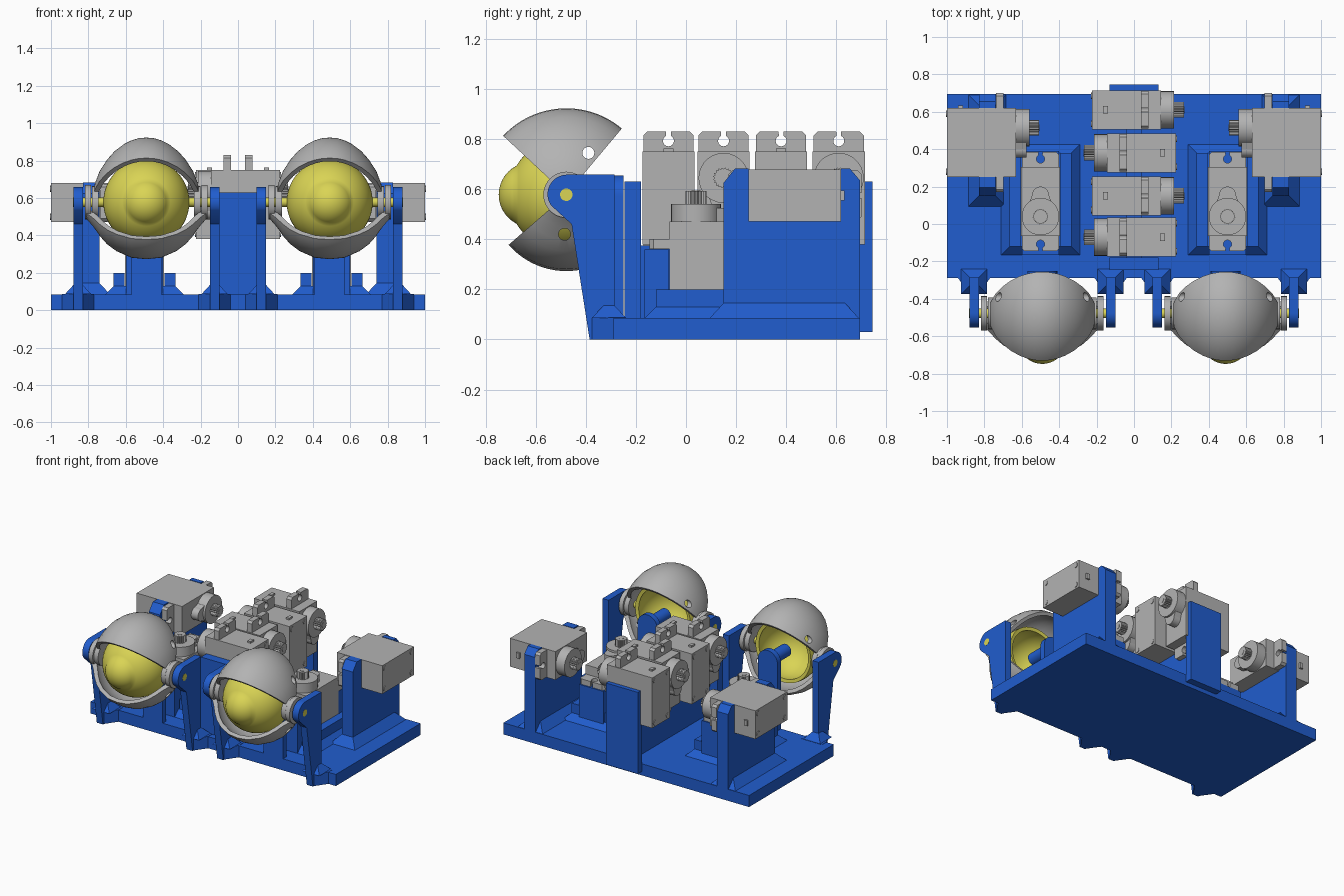
import bpy, bmesh
from math import radians, cos, sin, pi
from mathutils import Matrix, Vector

cube = bpy.data.objects.get("Cube")
if cube:
    bpy.data.objects.remove(cube)


def material(name, rgb):
    m = bpy.data.materials.new(name)
    m.use_nodes = True
    m.diffuse_color = (*rgb, 1)
    m.node_tree.nodes["Principled BSDF"].inputs["Base Color"].default_value = (*rgb, 1)
    return m


BLUE = material("blue plastic", (0.015, 0.11, 0.62))
GREY = material("grey plastic", (0.45, 0.45, 0.45))
YELLOW = material("yellow plastic", (0.70, 0.66, 0.09))
made = []


def place(axis, a, b, h):
    """Put plane coordinates a, b and height h along the named axis."""
    return {"X": (h, a, b), "Y": (a, h, b), "Z": (a, b, h)}[axis]


def prism(bm, axis, pts, lo, hi):
    rings = [[bm.verts.new(place(axis, a, b, h)) for a, b in pts] for h in (lo, hi)]
    bm.faces.new(rings[0])
    bm.faces.new(rings[1])
    for i in range(len(pts)):
        j = (i + 1) % len(pts)
        bm.faces.new((rings[0][i], rings[0][j], rings[1][j], rings[1][i]))


def box(bm, x0, x1, y0, y1, z0, z1):
    prism(bm, "Z", [(x0, y0), (x1, y0), (x1, y1), (x0, y1)], z0, z1)


def arc(a, b, r, start, end, n=16):
    return [(a + r * cos(radians(start + (end - start) * i / n)),
             b + r * sin(radians(start + (end - start) * i / n))) for i in range(n + 1)]


def disc(bm, axis, a, b, r, lo, hi, n=28):
    prism(bm, axis, arc(a, b, r, 0, 360, n)[:-1], lo, hi)


def skirt(bm, x0, x1, y0, y1, z0, z1, d):
    """Sloping fillet around a footprint."""
    vs = [[bm.verts.new(p) for p in ((x0 - e, y0 - e, z), (x1 + e, y0 - e, z),
           (x1 + e, y1 + e, z), (x0 - e, y1 + e, z))] for e, z in ((d, z0), (0, z1))]
    bm.faces.new(vs[0])
    bm.faces.new(vs[1])
    for i in range(4):
        j = (i + 1) % 4
        bm.faces.new((vs[0][i], vs[0][j], vs[1][j], vs[1][i]))


def lathe(bm, axis, centre, prof, a0=0, a1=360, n=48):
    """Sweep a closed (height, radius) profile around an axis through centre."""
    full = a1 - a0 == 360
    rings = []
    for i in range(n if full else n + 1):
        t = radians(a0 + (a1 - a0) * i / n)
        rings.append([bm.verts.new(Vector(centre) + Vector(place(axis, -r * cos(t), r * sin(t), h)))
                      for h, r in prof])
    k = len(prof)
    for i in range(n):
        p, q = rings[i], rings[(i + 1) % len(rings)]
        for j in range(k):
            bm.faces.new((p[j], p[(j + 1) % k], q[(j + 1) % k], q[j]))
    if not full:
        bm.faces.new(rings[0])
        bm.faces.new(rings[-1])
    bmesh.ops.remove_doubles(bm, verts=bm.verts, dist=1e-5)


def finish(name, bm, mat):
    bmesh.ops.recalc_face_normals(bm, faces=bm.faces)
    mesh = bpy.data.meshes.new(name)
    bm.to_mesh(mesh)
    bm.free()
    mesh.materials.append(mat)
    return add(name, mesh)


def add(name, mesh):
    ob = bpy.data.objects.new(name, mesh)
    bpy.context.scene.collection.objects.link(ob)
    made.append(ob)
    return ob


# Base plate with the central wall and its two end plates
bm = bmesh.new()
box(bm, -1, 1, -0.29, 0.695, 0, 0.085)
box(bm, -0.04, 0.04, -0.2, 0.7, 0.08, 0.375)
box(bm, -0.13, 0.13, -0.245, -0.18, 0.08, 0.63)
box(bm, -0.13, 0.13, 0.695, 0.745, 0.03, 0.63)
finish("base", bm, BLUE)

# Servo motor: x = length, y = width, z = shaft direction
bm = bmesh.new()
box(bm, -0.265, 0.105, -0.104, 0.104, 0, 0.37)
for e, s in ((0.105, 1), (-0.265, -1)):
    tip = e + s * 0.08
    slot = [(e + s * (a - e), b) for a, b in arc(e + 0.043, 0, 0.022, 25, 335, 14)]
    prism(bm, "Z", [(e, 0.1), (tip - s * 0.015, 0.1), (tip, 0.085), (tip, 0.01)] + slot
          + [(tip, -0.01), (tip, -0.085), (tip - s * 0.015, -0.1), (e, -0.1)], 0.262, 0.302)
disc(bm, "Z", 0, 0, 0.1, 0.36, 0.44)
disc(bm, "Z", -0.115, 0, 0.045, 0.36, 0.425)
prism(bm, "Z", [(0, 0.085), (-0.115, 0.045), (-0.115, -0.045), (0, -0.085)], 0.36, 0.425)
teeth = [(r * cos(i * pi / 20), r * sin(i * pi / 20)) for i in range(40)
         for r in [0.042 if i % 2 else 0.036]]
prism(bm, "Z", teeth, 0.43, 0.492)
disc(bm, "Z", 0, 0, 0.018, 0.49, 0.494, 12)
for u in (-0.235, 0.075):
    for v in (-0.075, 0.075):
        disc(bm, "Z", u, v, 0.018, -0.004, 0.01, 14)
box(bm, 0.1, 0.118, -0.02, 0.02, 0.06, 0.085)
servo_mesh = finish("pitch_servo_mesh_source", bm, GREY)


def servo(name, origin, u, w):
    u, w = Vector(u), Vector(w)
    ob = add(name, servo_mesh.data)
    m = Matrix((u, w.cross(u), w)).transposed().to_4x4()
    ob.matrix_world = Matrix.Translation(origin) @ m


for i, y in enumerate((-0.07, 0.15, 0.38, 0.61)):
    d = 1 if i % 2 else -1
    servo(f"centre_servo_{i + 1}", (-0.225 * d, y, 0.645), (0, 0, 1), (d, 0, 0))

EYE_Y, EYE_Z = -0.478, 0.578


def shell(half, wall):
    """Closed lid profile, symmetric, from the outer half profile."""
    outer = [(-h, r) for h, r in reversed(half[1:])] + half
    return outer + [(h * 0.93, r - wall) for h, r in reversed(outer)]


UPPER = [(0, .345), (.04, .342), (.08, .33), (.12, .31), (.17, .272), (.21, .227), (.25, .165),
         (.275, .10), (.285, .05)]
LOWER = [(0, .305), (.08, .297), (.16, .262), (.21, .225), (.25, .18), (.285, .13), (.32, .09),
         (.325, .05)]

for s, side in ((-1, "right"), (1, "left")):
    cx = 0.49 * s
    centre = (cx, EYE_Y, EYE_Z)

    # Hollow eyeball with a raised cornea, open at the back
    ball = [(0.23 * cos(radians(a)), 0.23 * sin(radians(a))) for a in range(102, 30, -4)]
    cornea = [(0.14 + 0.13 * cos(radians(a)), 0.13 * sin(radians(a))) for a in range(63, -1, -9)]
    inner = [(0.205 * cos(radians(a)), 0.205 * sin(radians(a))) for a in range(0, 103, 6)]
    bm = bmesh.new()
    lathe(bm, "Y", centre, [(-h, r) for h, r in ball + cornea + inner])
    finish(side + "_eyeball", bm, YELLOW)
    bm = bmesh.new()
    for k in (-1, 1):
        ends = sorted((cx + k * 0.21, cx + k * 0.391))
        disc(bm, "X", EYE_Y, EYE_Z, 0.025, *ends)
    finish(side + "_eye_pins", bm, YELLOW)

    # Eyelids with linkage holes, and their hubs
    for lid, half, a0, a1, hy, hz in (("upper", UPPER, 43, 130, -0.39, 0.745),
                                      ("lower", LOWER, -122, -41, -0.485, 0.42)):
        bm = bmesh.new()
        lathe(bm, "X", centre, shell(half, 0.025), a0, a1, 28)
        ob = finish(f"{side}_{lid}_eyelid", bm, GREY)
        bm = bmesh.new()
        disc(bm, "X", hy, hz, 0.024, cx - 0.5, cx + 0.5, 20)
        cutter = finish("hole_cutter", bm, GREY)
        cutter.hide_render = True
        mod = ob.modifiers.new("hole", "BOOLEAN")
        mod.operation, mod.object = "DIFFERENCE", cutter
        bpy.context.view_layer.objects.active = ob
        bpy.ops.object.modifier_apply(modifier=mod.name)
        made.remove(cutter)
        bpy.data.objects.remove(cutter)
    bm = bmesh.new()
    for k in (-1, 1):
        for r, lo, hi in ((0.085, 0.255, 0.29), (0.092, 0.295, 0.328)):
            disc(bm, "X", EYE_Y, EYE_Z, r, *sorted((cx + k * lo, cx + k * hi)))
    finish(side + "_eyelid_hubs", bm, GREY)

    # Pivot brackets either side of the eye, with splayed feet
    outline = [(-0.285, 0), (-0.385, 0), (-0.457, 0.46)] + arc(-0.475, 0.58, 0.078, 215, 90) \
        + [(-0.285, 0.658)]
    for where, x in (("inner", 0.125), ("outer", 0.855)):
        bm = bmesh.new()
        x *= s
        prism(bm, "X", outline, x - 0.025, x + 0.025)
        prism(bm, "Z", [(x - 0.085, -0.24), (x - 0.085, -0.29), (x - 0.025, -0.375),
                        (x + 0.025, -0.375), (x + 0.085, -0.29), (x + 0.085, -0.24)], 0, 0.087)
        skirt(bm, x - 0.025, x + 0.025, -0.33, -0.285, 0.086, 0.135, 0.045)
        finish(f"{side}_{where}_eye_bracket", bm, BLUE)

    # Round-topped post that carries the eyeball
    bm = bmesh.new()
    prism(bm, "Y", [(cx - 0.08, 0.05), (cx + 0.08, 0.05)] + arc(cx, 0.575, 0.08, 0, 180),
          -0.29, -0.25)
    disc(bm, "Y", cx, EYE_Z, 0.045, -0.46, -0.28)
    finish(side + "_eye_post", bm, BLUE)

    # Upright servo and its cradle
    servo(side + "_upright_servo", (cx + 0.01 * s, 0.04, 0.1), (0, -1, 0), (0, 0, 1))
    sx = cx + 0.01 * s
    bm = bmesh.new()
    for x0, x1 in ((-0.165, -0.106), (0.106, 0.165)):
        box(bm, sx + x0, sx + x1, -0.12, 0.38, 0.08, 0.2)
    for y0, y1 in ((-0.165, -0.068), (0.307, 0.39)):
        box(bm, sx - 0.1, sx + 0.1, y0, y1, 0.08, 0.36)
    skirt(bm, sx - 0.165, sx + 0.165, -0.12, 0.38, 0.08, 0.13, 0.05)
    finish(side + "_servo_cradle", bm, BLUE)

    # Sideways servo on a notched tower
    servo(side + "_sideways_servo", (s, 0.515, 0.575), (0, 1, 0), (-s, 0, 0))
    bm = bmesh.new()
    notch = [(0.15, 0.08), (0.695, 0.08), (0.695, 0.635), (0.655, 0.682), (0.62, 0.682),
             (0.62, 0.47), (0.25, 0.47), (0.25, 0.682), (0.195, 0.682), (0.15, 0.625)]
    x0, x1 = sorted((0.74 * s, 0.83 * s))
    prism(bm, "X", notch, x0, x1)
    skirt(bm, x0, x1, 0.15, 0.635, 0.08, 0.145, 0.06)
    finish(side + "_servo_tower", bm, BLUE)

# The template servo is only needed for its mesh
made.remove(servo_mesh)
bpy.data.objects.remove(servo_mesh)

bpy.ops.object.select_all(action="DESELECT")
for ob in made:
    ob.select_set(True)
bpy.context.view_layer.objects.active = made[0]
bpy.ops.object.shade_smooth_by_angle(angle=radians(30))
